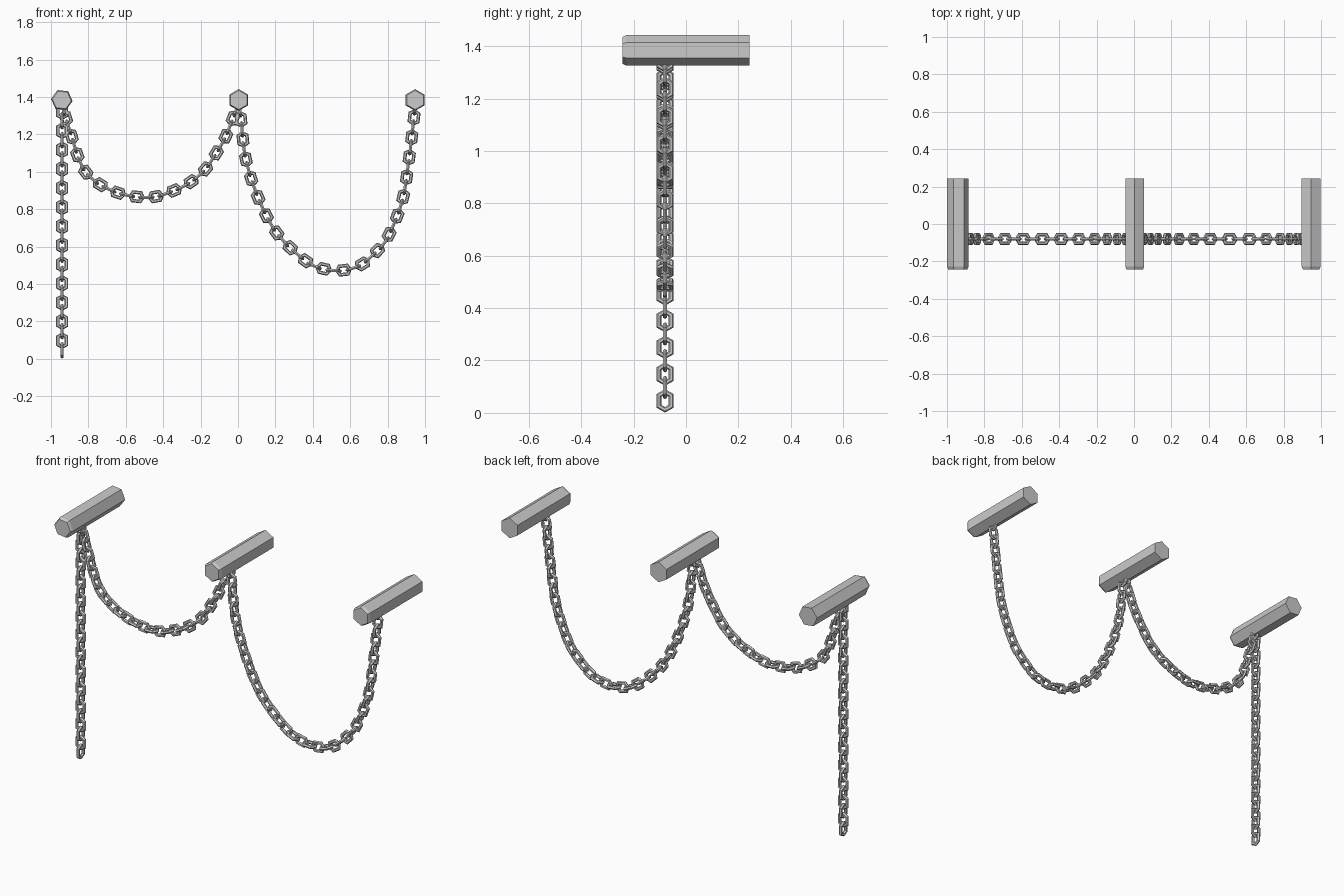
import bpy, bmesh, math
from mathutils import Vector

if "Cube" in bpy.data.objects:
    bpy.data.objects.remove(bpy.data.objects["Cube"])

CHAIN_Y = -0.08
WIRE, SECTION = 0.0093, 6
# centre line of one elongated six-sided link: (along chain, across chain)
LINK = [(0.034, 0), (0.021, 0.023), (-0.021, 0.023), (-0.034, 0), (-0.021, -0.023), (0.021, -0.023)]


def finish(bm, name):
    bmesh.ops.recalc_face_normals(bm, faces=bm.faces)
    mesh = bpy.data.meshes.new(name)
    bm.to_mesh(mesh)
    bm.free()
    obj = bpy.data.objects.new(name, mesh)
    bpy.context.collection.objects.link(obj)
    return obj


def bridge(bm, a, b):
    n = len(a)
    for i in range(n):
        bm.faces.new((a[i], a[(i + 1) % n], b[(i + 1) % n], b[i]))


def peg(name, x, start_angle):
    """Hexagonal bar along y with a chamfered front end."""
    bm = bmesh.new()
    rings = []
    for y, r in ((-0.243, 0.051), (-0.228, 0.058), (0.243, 0.058)):
        angles = [start_angle + i * math.tau / 6 for i in range(6)]
        rings.append([bm.verts.new((x + r * math.cos(a), y, 1.384 + r * math.sin(a))) for a in angles])
    bridge(bm, rings[0], rings[1])
    bridge(bm, rings[1], rings[2])
    bm.faces.new(rings[0])
    bm.faces.new(rings[2])
    return finish(bm, name)


def add_link(bm, centre, tangent, front_facing):
    """Sweep the wire section round the link outline with mitred corners."""
    u = tangent.normalized()
    y = Vector((0, 1, 0))
    side = u.cross(y)
    v, w = (side, y) if front_facing else (y, side)
    pts = [Vector(p) for p in LINK]
    rings = []
    for i, p in enumerate(pts):
        d1 = (p - pts[i - 1]).normalized()
        d2 = (pts[(i + 1) % 6] - p).normalized()
        n1, n2 = Vector((d1.y, -d1.x)), Vector((d2.y, -d2.x))
        m = (n1 + n2) / (1 + n1.dot(n2))
        ring = []
        for k in range(SECTION):
            a = k * math.tau / SECTION
            q = p + m * WIRE * math.cos(a)
            ring.append(bm.verts.new(centre + u * q.x + v * q.y + w * WIRE * math.sin(a)))
        rings.append(ring)
    for i in range(6):
        bridge(bm, rings[i], rings[(i + 1) % 6])


def smooth_path(points, steps=40):
    """Catmull-Rom curve through the control points."""
    p = [Vector((x, CHAIN_Y, z)) for x, z in points]
    p = [2 * p[0] - p[1]] + p + [2 * p[-1] - p[-2]]
    out = []
    for i in range(1, len(p) - 2):
        a, b, c, d = p[i - 1:i + 3]
        for s in range(steps):
            t = s / steps
            out.append(0.5 * (2 * b + (c - a) * t + (2 * a - 5 * b + 4 * c - d) * t ** 2
                              + (3 * b - a - 3 * c + d) * t ** 3))
    return out + [p[-2]]


def chain(name, points, intervals, first_front):
    """Space links evenly along the path, plus one at each end when swagged."""
    path = smooth_path(points)
    lengths = [0.0]
    for a, b in zip(path, path[1:]):
        lengths.append(lengths[-1] + (b - a).length)
    spots, j = [], 0
    for i in range(intervals + 1):
        s = lengths[-1] * i / intervals
        while j < len(path) - 2 and lengths[j + 1] < s:
            j += 1
        f = (s - lengths[j]) / (lengths[j + 1] - lengths[j])
        spots.append(path[j].lerp(path[j + 1], f))
    if first_front:
        spots = [2 * spots[0] - spots[1]] + spots + [2 * spots[-1] - spots[-2]]
    bm = bmesh.new()
    for i, c in enumerate(spots):
        tangent = spots[min(i + 1, len(spots) - 1)] - spots[max(i - 1, 0)]
        add_link(bm, c, tangent, i % 2 == 1)
    return finish(bm, name)


# wall pegs: the left one is turned so a corner points sideways
peg("left_peg", -0.942, math.radians(-6))
peg("middle_peg", 0.004, math.pi / 6)
peg("right_peg", 0.947, math.pi / 6)

# straight hanging chain
chain("hanging_chain", [(-0.94, 0.046), (-0.94, 0.69), (-0.94, 1.322)], 25, False)

# shallow swag between the left and middle pegs
chain("shallow_swag_chain",
      [(-0.92, 1.287), (-0.888, 1.185), (-0.856, 1.083), (-0.813, 0.997), (-0.738, 0.933),
       (-0.647, 0.89), (-0.545, 0.867), (-0.444, 0.867), (-0.348, 0.898), (-0.262, 0.94),
       (-0.18, 1.008), (-0.123, 1.09), (-0.07, 1.18), (-0.027, 1.286)], 26, True)

# deep swag between the middle and right pegs
chain("deep_swag_chain",
      [(0.016, 1.28), (0.041, 1.072), (0.107, 0.864), (0.209, 0.671), (0.358, 0.527),
       (0.449, 0.484), (0.551, 0.473), (0.652, 0.50), (0.727, 0.562), (0.797, 0.644),
       (0.877, 0.842), (0.914, 1.067), (0.941, 1.291)], 38, True)
